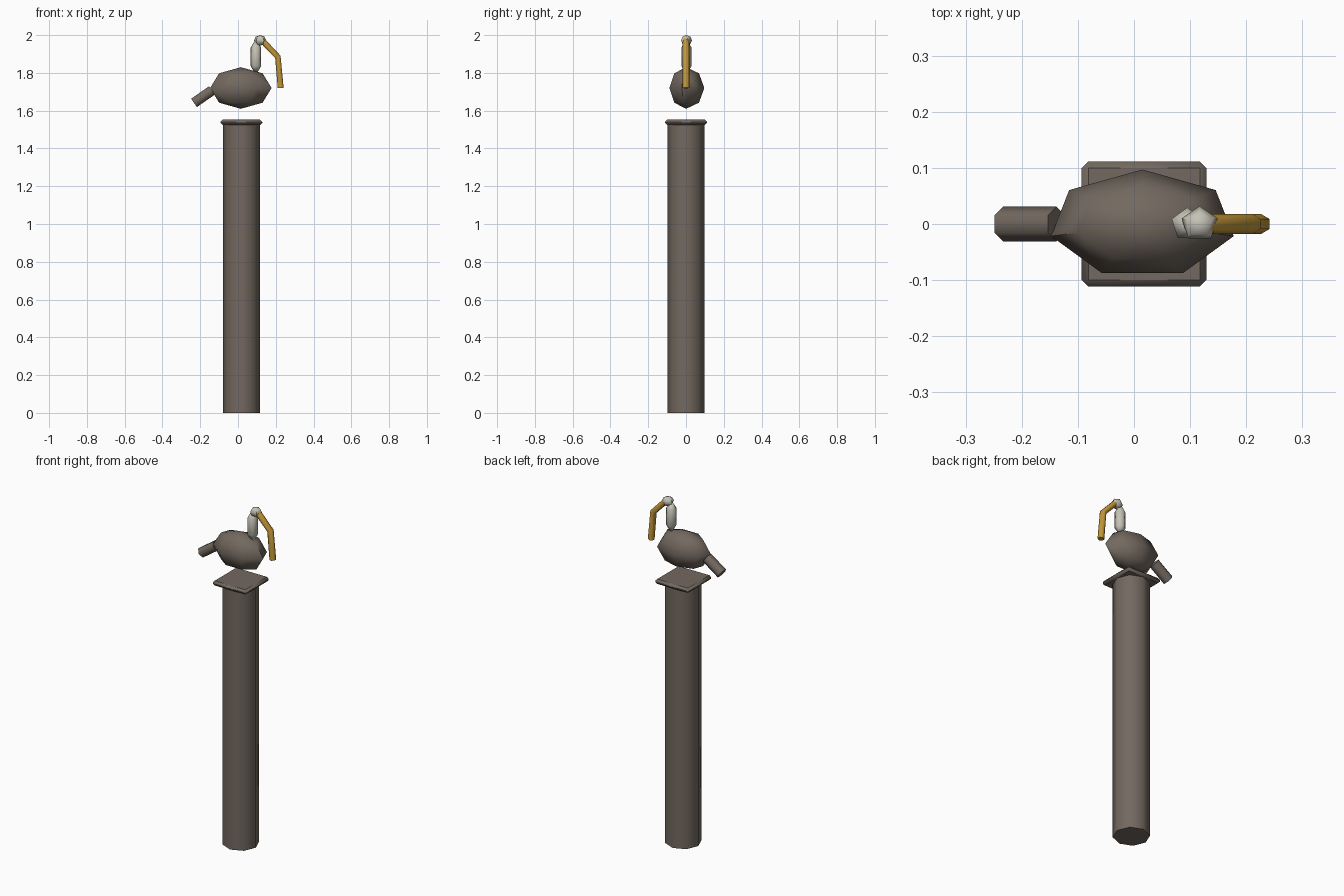
import bpy
from math import radians
from mathutils import Vector

cube = bpy.data.objects.get("Cube")
if cube:
    bpy.data.objects.remove(cube, do_unlink=True)


def material(name, rgb):
    m = bpy.data.materials.new(name)
    m.use_nodes = True
    m.diffuse_color = (*rgb, 1)
    bsdf = m.node_tree.nodes["Principled BSDF"]
    bsdf.inputs["Base Color"].default_value = (*rgb, 1)
    bsdf.inputs["Roughness"].default_value = 0.8
    return m


WOOD = material("weathered brown", (0.17, 0.14, 0.115))
PALE = material("pale grey", (0.56, 0.54, 0.46))
GOLD = material("beak gold", (0.55, 0.31, 0.04))


def finish(name, mat):
    ob = bpy.context.object
    ob.name = name
    ob.data.materials.append(mat)
    bpy.ops.object.shade_smooth_by_angle(angle=radians(65))
    return ob


def ellipsoid(name, mat, centre, radii, segments, rings):
    bpy.ops.mesh.primitive_uv_sphere_add(segments=segments, ring_count=rings, radius=1, location=centre)
    bpy.context.object.scale = radii
    bpy.ops.object.transform_apply(location=False, rotation=False, scale=True)
    return finish(name, mat)


def rod(name, mat, start, end, radius, sides):
    a, b = Vector(start), Vector(end)
    bpy.ops.mesh.primitive_cylinder_add(vertices=sides, radius=radius, depth=(b - a).length, location=(a + b) / 2)
    bpy.context.object.rotation_euler = Vector((0, 0, 1)).rotation_difference(b - a).to_euler()
    return finish(name, mat)


# Post with a chamfered square cap
rod("post", WOOD, (0.018, 0, 0), (0.018, 0, 1.535), 0.098, 8)
bpy.ops.mesh.primitive_cube_add(size=1, location=(0.018, 0, 1.538))
bpy.context.object.scale = (0.223, 0.223, 0.028)
bpy.ops.object.transform_apply(location=False, rotation=False, scale=True)
bevel = bpy.context.object.modifiers.new("chamfer", "BEVEL")
bevel.width = 0.012
bevel.segments = 1
finish("post_cap", WOOD)

# Bird: body, tail, neck and head
ellipsoid("body", WOOD, (0.015, 0, 1.72), (0.167, 0.097, 0.11), 7, 4)
rod("tail", WOOD, (-0.233, 0, 1.641), (-0.138, 0, 1.707), 0.031, 6)
ellipsoid("neck", PALE, (0.095, 0, 1.885), (0.034, 0.034, 0.097), 5, 3)
ellipsoid("head", PALE, (0.117, 0, 1.972), (0.034, 0.032, 0.028), 5, 4)

# Bent beak swept along a path
curve = bpy.data.curves.new("beak", "CURVE")
curve.dimensions = "3D"
curve.bevel_depth = 0.018
curve.bevel_resolution = 1
curve.use_fill_caps = True
path = curve.splines.new("POLY")
path.points.add(2)
for point, (x, z) in zip(path.points, [(0.125, 1.975), (0.211, 1.885), (0.226, 1.72)]):
    point.co = (x, 0, z, 1)
beak = bpy.data.objects.new("beak", curve)
bpy.context.collection.objects.link(beak)
bpy.ops.object.select_all(action="DESELECT")
beak.select_set(True)
bpy.context.view_layer.objects.active = beak
bpy.ops.object.convert(target="MESH")
finish("beak", GOLD)
